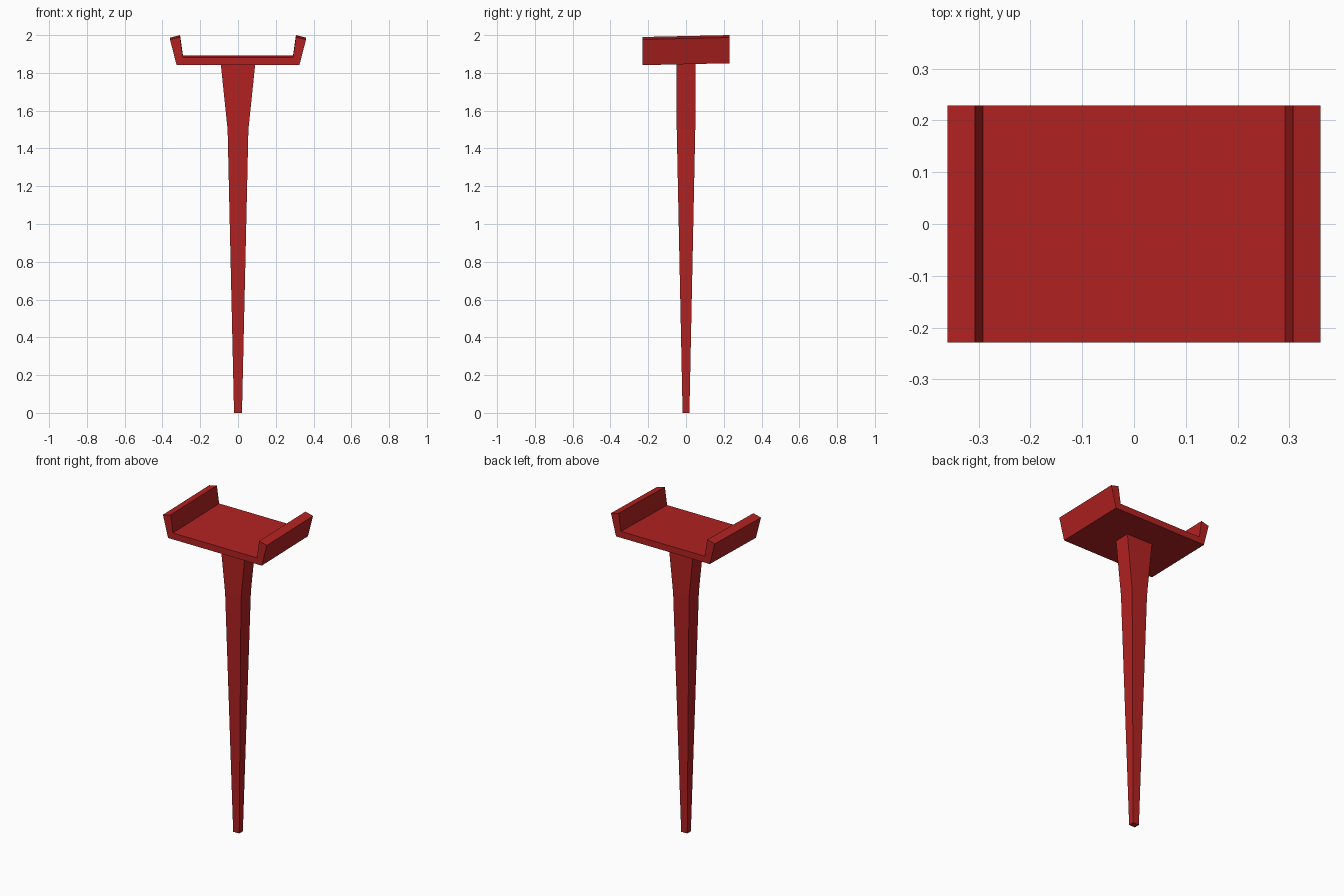
import bpy, bmesh

if "Cube" in bpy.data.objects:
    bpy.data.objects.remove(bpy.data.objects["Cube"])

red = bpy.data.materials.new("red")
red.diffuse_color = (0.45, 0.0155, 0.0155, 1)
red.use_nodes = True
red.node_tree.nodes["Principled BSDF"].inputs["Base Color"].default_value = red.diffuse_color


def loft(name, rings):
    """Join equal-sized point rings into a closed flat-faced solid."""
    bm = bmesh.new()
    vs = [[bm.verts.new(p) for p in r] for r in rings]
    n = len(vs[0])
    for a, b in zip(vs, vs[1:]):
        for i in range(n):
            j = (i + 1) % n
            bm.faces.new((a[i], a[j], b[j], b[i]))
    bm.faces.new(vs[0][::-1])
    bm.faces.new(vs[-1])
    bmesh.ops.recalc_face_normals(bm, faces=bm.faces)
    me = bpy.data.meshes.new(name)
    bm.to_mesh(me)
    bm.free()
    me.materials.append(red)
    ob = bpy.data.objects.new(name, me)
    bpy.context.collection.objects.link(ob)
    return ob


# Tray: mirrored channel profile swept along y, rising slightly to the back
half = [(0.325, 1.846), (0.36, 1.982), (0.307, 1.995), (0.291, 1.886)]
profile = half + [(-x, z) for x, z in reversed(half)]
loft("tray", [[(x, y, z + s) for x, z in profile]
              for y, s in ((-0.229, -0.005), (0.229, 0.005))])

# Tapered post: half width, half depth, height; top follows the tray's tilt
levels = [(0.021, 0.018, 0), (0.055, 0.049, 1.5), (0.091, 0.05, 1.847)]
rings = [[(sx * w, sy * d, z) for sx, sy in ((-1, -1), (1, -1), (1, 1), (-1, 1))]
         for w, d, z in levels]
rings[-1] = [(x, y, z + y * 0.022) for x, y, z in rings[-1]]
loft("post", rings)
